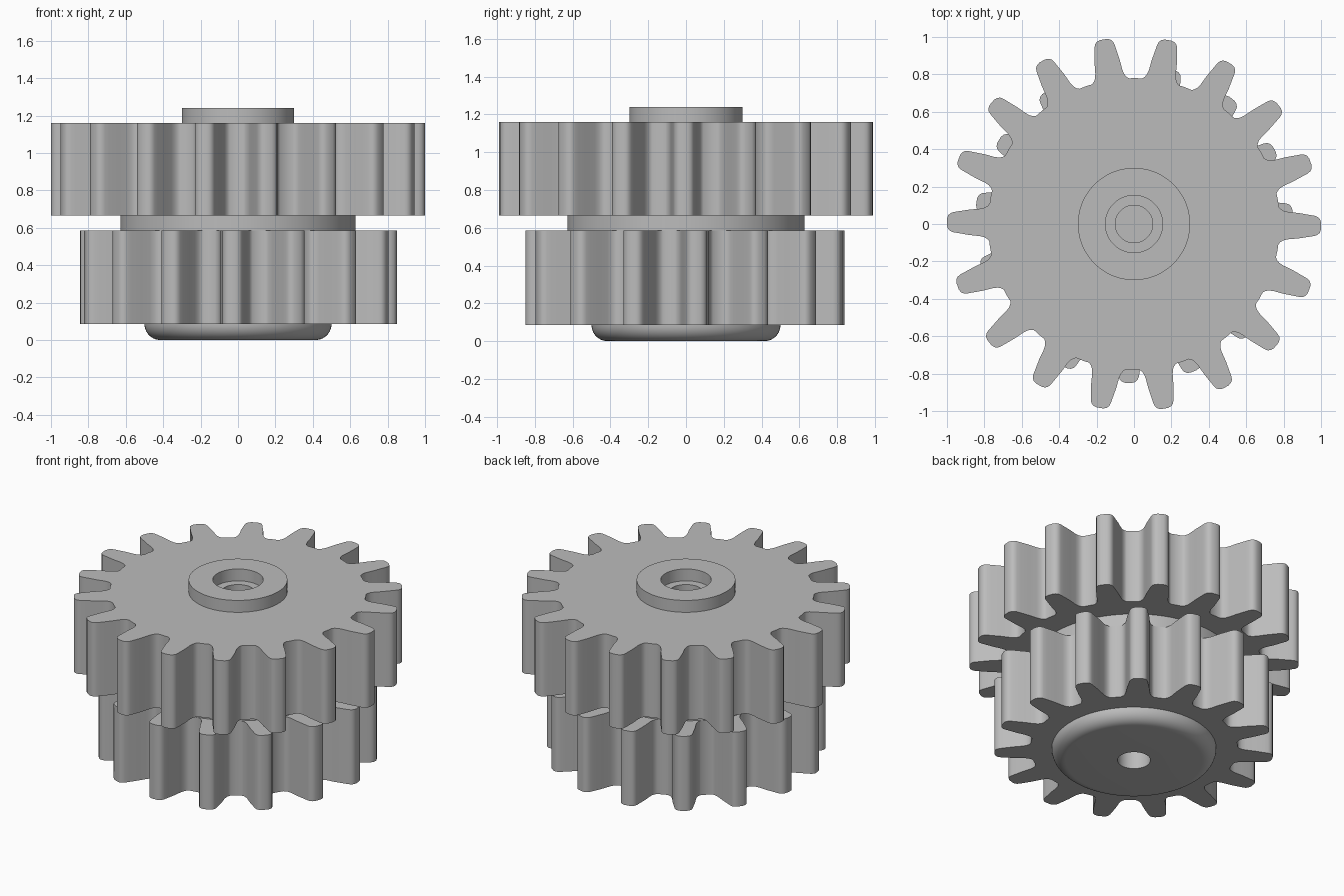
import bpy
import bmesh
from math import radians, sin, cos, pi
from mathutils import Vector, Matrix

cube = bpy.data.objects.get("Cube")
if cube:
    bpy.data.objects.remove(cube, do_unlink=True)

STEEL = (0.5, 0.5, 0.5, 1.0)
steel = bpy.data.materials.new("grey steel")
steel.use_nodes = True
steel.diffuse_color = STEEL
steel.node_tree.nodes["Principled BSDF"].inputs["Base Color"].default_value = STEEL


def finish(bm, name):
    bmesh.ops.recalc_face_normals(bm, faces=bm.faces)
    mesh = bpy.data.meshes.new(name)
    bm.to_mesh(mesh)
    bm.free()
    mesh.materials.append(steel)
    obj = bpy.data.objects.new(name, mesh)
    bpy.context.collection.objects.link(obj)
    bpy.ops.object.select_all(action="DESELECT")
    obj.select_set(True)
    bpy.context.view_layer.objects.active = obj
    bpy.ops.object.shade_smooth_by_angle(angle=radians(35))
    return obj


def lathe(name, profile, closed=False, steps=96):
    """Revolve (radius, height) points around the z axis."""
    bm = bmesh.new()
    verts = [bm.verts.new((r, 0, z)) for r, z in profile]
    edges = [bm.edges.new(pair) for pair in zip(verts, verts[1:])]
    if closed:
        edges.append(bm.edges.new((verts[-1], verts[0])))
    bmesh.ops.spin(bm, geom=verts + edges, cent=(0, 0, 0), axis=(0, 0, 1),
                   angle=2 * pi, steps=steps, use_merge=True)
    bmesh.ops.remove_doubles(bm, verts=bm.verts, dist=0.0001)
    return finish(bm, name)


# Half a tooth: (depth below the tip circle, half width), root to tip
TOOTH = [(0.227, 0.1), (0.216, 0.088), (0.2, 0.079), (0.175, 0.073),
         (0.12, 0.068), (0.06, 0.058), (0.035, 0.054), (0.018, 0.048),
         (0.006, 0.036), (0, 0.018)]


def loop(bm, points):
    verts = [bm.verts.new(p) for p in points]
    return [bm.edges.new((v, verts[i - 1])) for i, v in enumerate(verts)]


def gear(name, teeth, tip, turn, bottom, top, bore):
    bm = bmesh.new()
    flank = [(tip - d, -w) for d, w in TOOTH]
    flank += [(x, -y) for x, y in reversed(flank)]
    outline = []
    for i in range(teeth):
        spin = Matrix.Rotation(radians(turn) + 2 * pi * i / teeth, 3, "Z")
        outline += [spin @ Vector((x, y, bottom)) for x, y in flank]
        # middle of the valley after this tooth
        valley = Matrix.Rotation(pi / teeth, 3, "Z") @ Vector((tip - 0.22, 0, bottom))
        outline.append(spin @ valley)
    hole = [(bore * cos(2 * pi * i / 96), bore * sin(2 * pi * i / 96), bottom)
            for i in range(96)]
    edges = loop(bm, outline) + loop(bm, hole)
    bmesh.ops.triangle_fill(bm, edges=edges, use_beauty=True, normal=(0, 0, 1))
    result = bmesh.ops.extrude_face_region(bm, geom=bm.faces[:], use_keep_orig=True)
    moved = [g for g in result["geom"] if isinstance(g, bmesh.types.BMVert)]
    bmesh.ops.translate(bm, verts=moved, vec=(0, 0, top - bottom))
    return finish(bm, name)


# Toothed wheels
gear("upper_gear", 18, 1.0, -0.6, 0.665, 1.16, 0.3)
gear("lower_gear", 15, 0.85, 4.0, 0.085, 0.585, 0.5)

# Rounded base with a blind hole underneath
ROUND = 0.085
arc = [(0.5 - ROUND + ROUND * sin(a), ROUND - ROUND * cos(a))
       for a in (pi / 2 * i / 10 for i in range(11))]
lathe("base_hub", [(0, 0.5), (0.1, 0.5), (0.1, 0)] + arc + [(0.5, 0.585), (0, 0.585)])

# Spacer between the wheels
lathe("collar", [(0, 0.585), (0.628, 0.585), (0.628, 0.665), (0, 0.665)])

# Raised boss with a stepped bore
lathe("top_boss", [(0, 0.665), (0.3, 0.665), (0.3, 1.24), (0.153, 1.24),
                   (0.153, 1.16), (0.1, 1.16), (0.1, 0.7), (0, 0.7)])
